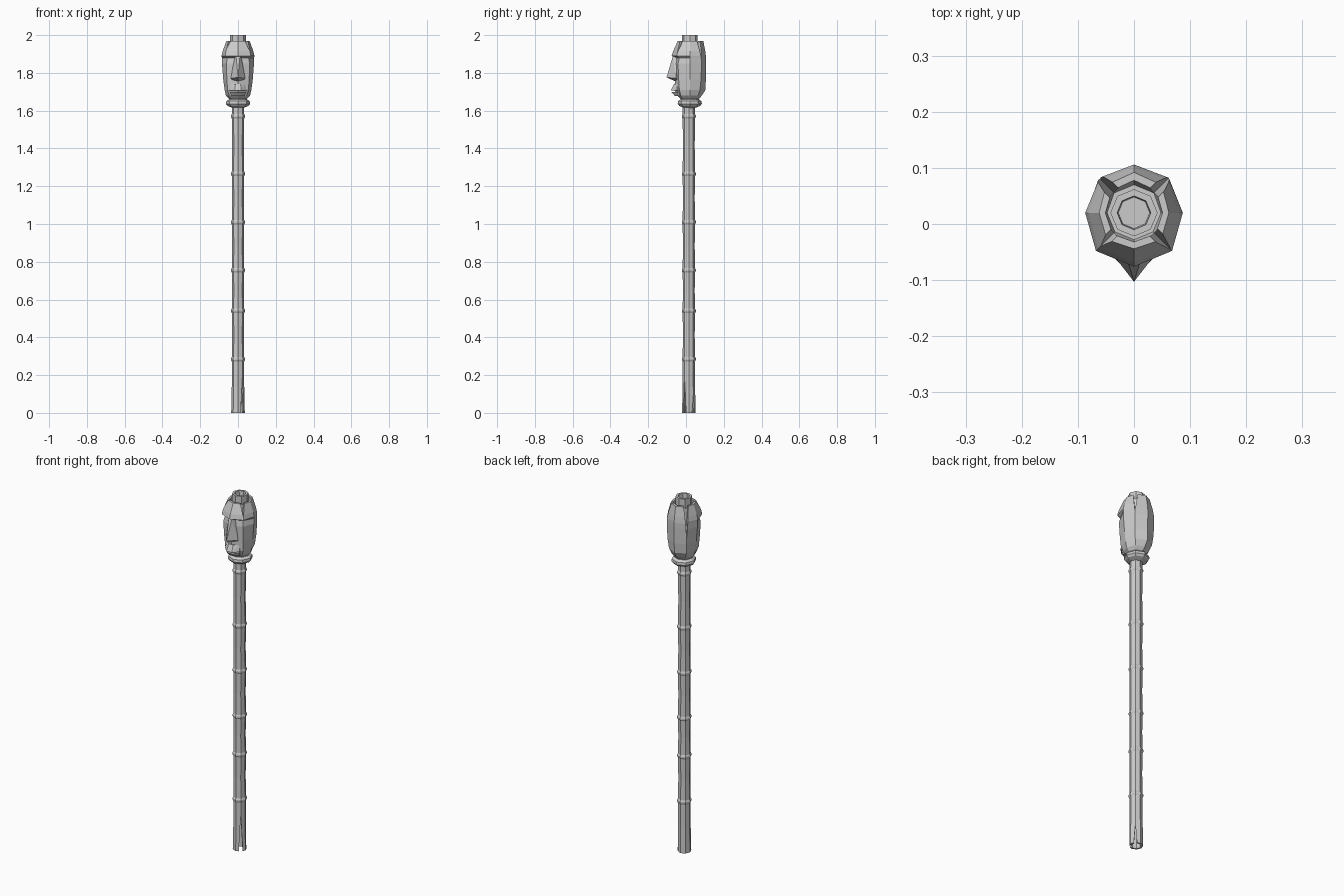
import bpy, bmesh, math
from mathutils import Vector

if "Cube" in bpy.data.objects:
    bpy.data.objects.remove(bpy.data.objects["Cube"])

N = 8


def finish(name, bm):
    bmesh.ops.recalc_face_normals(bm, faces=bm.faces)
    me = bpy.data.meshes.new(name)
    bm.to_mesh(me)
    bm.free()
    ob = bpy.data.objects.new(name, me)
    bpy.context.collection.objects.link(ob)
    return ob


def loft(name, rings, cy):
    """Capped loft of octagonal rings; each ring is z plus N radii from angle -90."""
    bm = bmesh.new()
    loops = []
    for z, radii in rings:
        loop = []
        for i, r in enumerate(radii):
            a = -math.pi / 2 + i * 2 * math.pi / N
            loop.append(bm.verts.new((r * math.cos(a), cy + r * math.sin(a), z)))
        loops.append(loop)
    for lo, hi in zip(loops, loops[1:]):
        for i in range(N):
            j = (i + 1) % N
            bm.faces.new((lo[i], lo[j], hi[j], hi[i]))
    bm.faces.new(loops[0])
    bm.faces.new(loops[-1])
    return finish(name, bm)


def lathe(name, profile, cy):
    return loft(name, [(z, [r] * N) for r, z in profile], cy)


def hull(name, points, mirror=True):
    bm = bmesh.new()
    for x, y, z in points:
        bm.verts.new((x, y, z))
        if mirror and x:
            bm.verts.new((-x, y, z))
    res = bmesh.ops.convex_hull(bm, input=bm.verts)
    loose = [v for v in bm.verts if not v.link_faces]
    bmesh.ops.delete(bm, geom=loose, context='VERTS')
    return finish(name, bm)


def crack(target, angle, cy, r_in, r_out, z_open, z_tip, half):
    """Cut a V-shaped split running from z_open to a point at z_tip."""
    a = math.radians(angle)
    d = Vector((math.cos(a), math.sin(a), 0))
    s = Vector((-d.y, d.x, 0))
    c = Vector((0, cy, 0))
    pts = []
    for r in (r_in, r_out):
        pts += [c + d * r + s * half + Vector((0, 0, z_open)),
                c + d * r - s * half + Vector((0, 0, z_open)),
                c + d * r + Vector((0, 0, z_tip))]
    cutter = hull("crack_cutter", pts, mirror=False)
    cutter.hide_render = True
    mod = target.modifiers.new("crack", 'BOOLEAN')
    mod.operation, mod.object, mod.solver = 'DIFFERENCE', cutter, 'EXACT'
    bpy.context.view_layer.objects.active = target
    bpy.ops.object.modifier_apply(modifier=mod.name)
    bpy.data.objects.remove(cutter)


# Bamboo pole: hollow foot, waisted segments and raised joints
joints = [0.285, 0.54, 0.755, 1.01, 1.265, 1.57]
profile = [(0.024, 0.25), (0.026, 0.0), (0.036, 0.0), (0.033, 0.14)]
for k, z in enumerate(joints):
    profile += [(0.033, z - 0.012), (0.037, z - 0.004), (0.037, z + 0.004), (0.033, z + 0.012)]
    if k < len(joints) - 1:
        profile.append((0.031, (z + joints[k + 1]) / 2))
profile.append((0.032, 1.64))
pole = lathe("bamboo_pole", profile, 0.015)
crack(pole, -45, 0.015, 0.012, 0.06, -0.01, 0.20, 0.011)
crack(pole, 45, 0.015, 0.012, 0.06, -0.01, 0.10, 0.009)

# Collar under the head
lathe("collar", [(0.03, 1.615), (0.055, 1.625), (0.064, 1.636), (0.062, 1.65),
                 (0.048, 1.66), (0.046, 1.69)], 0.02)

# Carved head shell: z, front, front corner, side, back corner, back
table = [
    (1.660, .046, .046, .046, .046, .046),
    (1.680, .066, .066, .064, .062, .064),
    (1.710, .082, .078, .071, .076, .083),
    (1.765, .078, .083, .078, .084, .085),
    (1.850, .078, .088, .085, .088, .086),
    (1.880, .076, .078, .085, .088, .086),
    (1.890, .096, .096, .087, .087, .085),
    (1.915, .088, .090, .081, .083, .082),
    (1.968, .064, .068, .062, .070, .072),
    (1.968, .052, .054, .051, .056, .058),
    (1.945, .048, .048, .048, .050, .050),
]
head = loft("head", [(z, [f, fc, s, bc, b, bc, s, fc]) for z, f, fc, s, bc, b in table], 0.02)
for angle, tip in ((45, 1.86), (135, 1.80), (-45, 1.905), (-135, 1.93)):
    crack(head, angle, 0.02, 0.051, 0.13, 1.99, tip, 0.013)

# Nose
hull("nose", [(0.010, -0.070, 1.888), (0.008, -0.078, 1.850), (0.018, -0.045, 1.888),
              (0.038, -0.054, 1.772), (0.030, -0.040, 1.760), (0.0, -0.103, 1.776),
              (0.0, -0.060, 1.757)])

# Lips with a dark gap between them
for name, z0, z1, y, w in (("upper_lip", 1.707, 1.742, -0.080, 0.046),
                           ("lower_lip", 1.678, 1.698, -0.076, 0.042)):
    up = name == "upper_lip"
    hull(name, [(0.016, y, z0 if up else z1), (w, y + 0.030, z0 if up else z1),
                (0.014, y + 0.017, z1 if up else z0), (w - 0.008, y + 0.036, z1 if up else z0),
                (0.03, -0.02, z0), (0.03, -0.02, z1)])

# Fuel cup in the top of the head
lathe("fuel_cup", [(0.042, 1.93), (0.042, 2.0), (0.030, 2.0), (0.028, 1.97)], 0.02)
